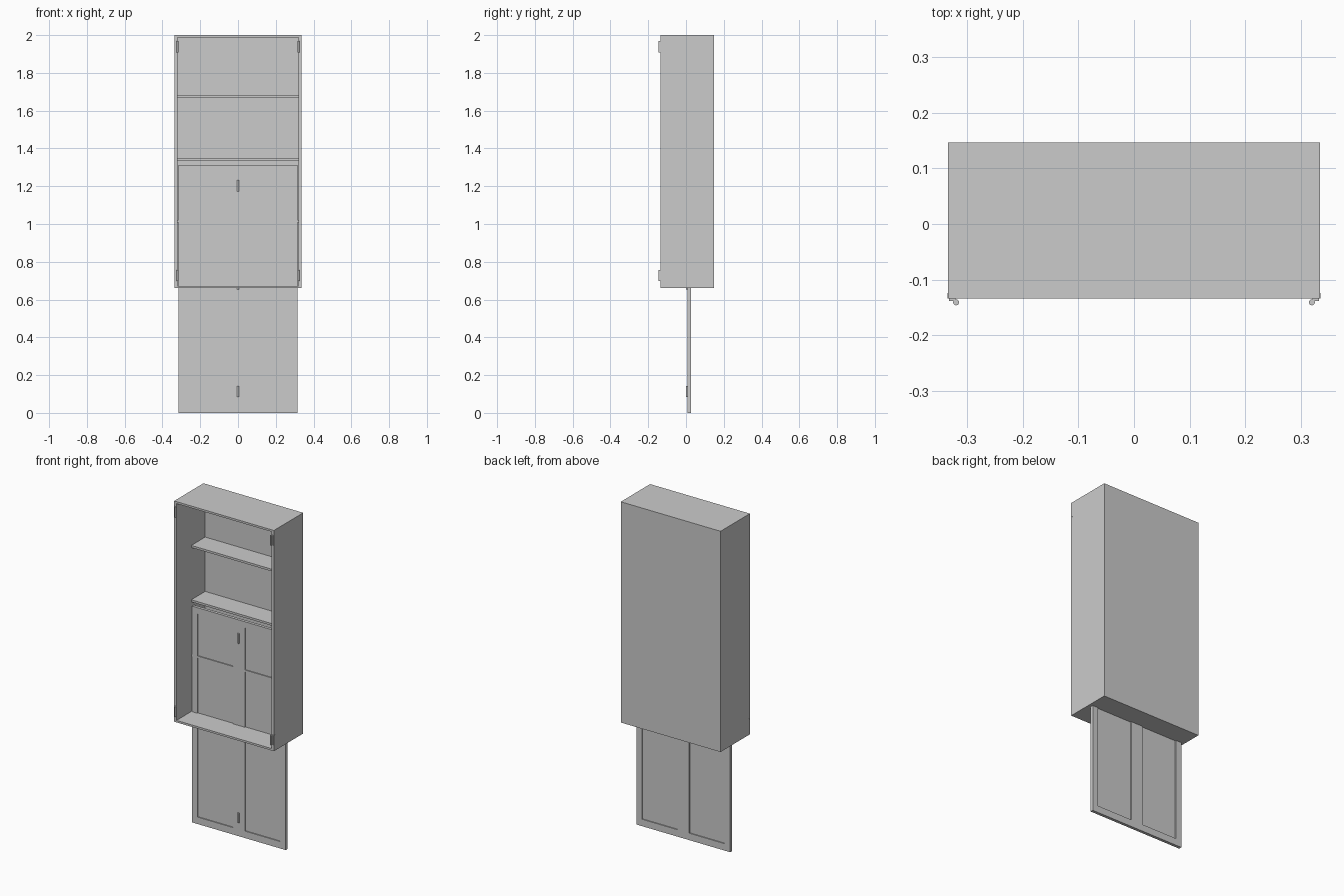
import bpy, bmesh
from mathutils import Vector

if "Cube" in bpy.data.objects:
    bpy.data.objects.remove(bpy.data.objects["Cube"])

grey = bpy.data.materials.new("painted_grey")
grey.diffuse_color = (0.6, 0.6, 0.6, 1)
grey.use_nodes = True
grey.node_tree.nodes["Principled BSDF"].inputs["Base Color"].default_value = grey.diffuse_color


def finish(name, bm):
    me = bpy.data.meshes.new(name)
    bm.to_mesh(me)
    bm.free()
    me.materials.append(grey)
    ob = bpy.data.objects.new(name, me)
    bpy.context.collection.objects.link(ob)
    return ob


def box_bm(lo, hi):
    bm = bmesh.new()
    bmesh.ops.create_cube(bm, size=1)
    for v in bm.verts:
        v.co = Vector([hi[i] if v.co[i] > 0 else lo[i] for i in range(3)])
    return bm


def box(name, lo, hi):
    return finish(name, box_bm(lo, hi))


def recessed_box(name, lo, hi, openings, z_range, depth, both_sides):
    """Box with rectangular recesses sunk into its front (and back) faces."""
    bm = box_bm(lo, hi)
    cuts = [((x, 0, 0), (1, 0, 0)) for o in openings for x in o]
    cuts += [((0, 0, z), (0, 0, 1)) for z in z_range]
    for co, no in cuts:
        bmesh.ops.bisect_plane(bm, geom=bm.verts[:] + bm.edges[:] + bm.faces[:],
                               plane_co=co, plane_no=no)
    bm.normal_update()
    sunk = []
    for f in bm.faces:
        c = f.calc_center_median()
        facing = abs(f.normal.y) > 0.9 if both_sides else f.normal.y < -0.9
        if facing and z_range[0] < c.z < z_range[1] and any(a < c.x < b for a, b in openings):
            sunk.append(f)
    bmesh.ops.inset_individual(bm, faces=sunk, thickness=0, depth=-depth)
    bmesh.ops.dissolve_limit(bm, angle_limit=0.01, verts=bm.verts[:], edges=bm.edges[:])
    return finish(name, bm)


def barrel(name, x, y, z0, z1, r=0.0054):
    bpy.ops.mesh.primitive_cylinder_add(vertices=16, radius=r, depth=z1 - z0,
                                        location=(x, y, (z0 + z1) / 2))
    ob = bpy.context.object
    ob.name = name
    ob.data.materials.append(grey)
    bpy.ops.object.shade_smooth_by_angle()


# Open-fronted cabinet
recessed_box("cabinet_case", (-0.335, -0.134, 0.66), (0.335, 0.147, 2.0),
             [(-0.319, 0.319)], (0.672, 1.988), 0.275, False)

# Shelves, flush with the front of the sliding panel
for i, z in enumerate((1.007, 1.337, 1.667)):
    box(f"shelf_{i + 1}", (-0.319, 0.008, z), (0.319, 0.141, z + 0.013))

# Folding door hanging down through the cabinet floor
recessed_box("folding_door", (-0.315, 0.008, 0), (0.315, 0.026, 1.313),
             [(-0.277, -0.04), (0.04, 0.277)], (0.042, 1.276), 0.006, True)

# Cabinet hinges: barrel, front leaf and wrapped side leaf
for side, s in (("left", -1), ("right", 1)):
    for level, z0 in (("lower", 0.697), ("upper", 1.909)):
        z1 = z0 + 0.06
        tag = f"{side}_{level}"
        barrel(f"hinge_barrel_{tag}", s * 0.3205, -0.1412, z0, z1)
        a, b = sorted((s * 0.322, s * 0.333))
        box(f"hinge_front_leaf_{tag}", (a, -0.139, z0), (b, -0.133, z1))
        a, b = sorted((s * 0.334, s * 0.3357))
        box(f"hinge_side_leaf_{tag}", (a, -0.134, z0), (b, -0.124, z1))

# Door hinges along the middle fold
for level, z0 in (("lower", 0.083), ("upper", 1.172)):
    barrel(f"door_hinge_barrel_{level}", 0, 0.005, z0, z0 + 0.06)
    box(f"door_hinge_leaf_{level}", (-0.006, 0.005, z0), (0.006, 0.009, z0 + 0.06))
barrel("door_hinge_middle_tip", 0, 0.005, 0.652, 0.666)
